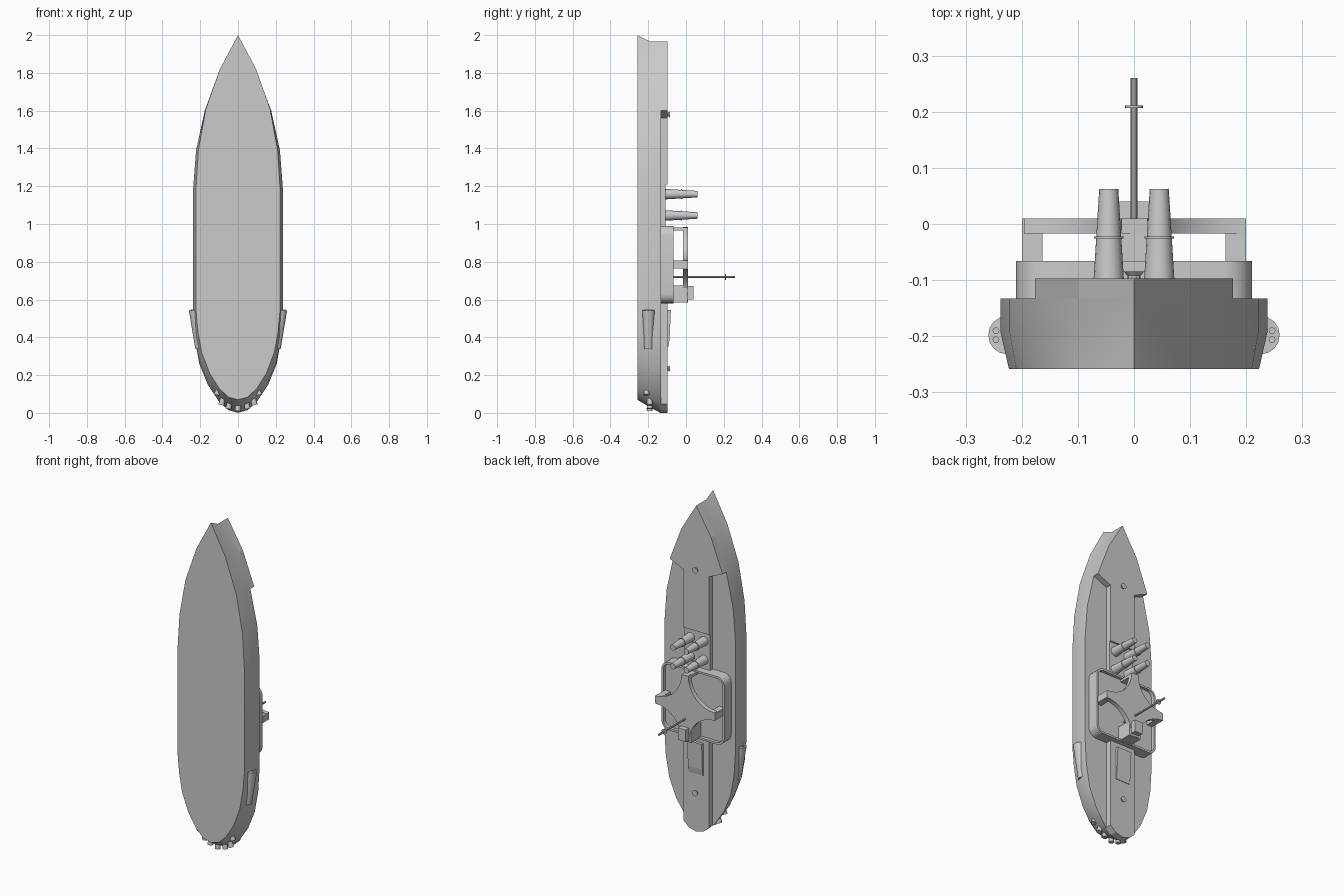
import bpy, bmesh, math
from mathutils import Vector

if "Cube" in bpy.data.objects:
    bpy.data.objects.remove(bpy.data.objects["Cube"])


def finish(name, bm, smooth=False):
    bmesh.ops.recalc_face_normals(bm, faces=bm.faces)
    me = bpy.data.meshes.new(name)
    bm.to_mesh(me)
    bm.free()
    ob = bpy.data.objects.new(name, me)
    bpy.context.collection.objects.link(ob)
    if smooth:
        bpy.ops.object.select_all(action='DESELECT')
        ob.select_set(True)
        bpy.context.view_layer.objects.active = ob
        bpy.ops.object.shade_smooth_by_angle(angle=math.radians(30))
    return ob


def mirrored(half):
    return half + [(-x, z) for x, z in reversed(half) if abs(x) > 1e-6]


def loft(name, rings, smooth=False):
    """Closed solid through rings of 3D points."""
    bm = bmesh.new()
    vs = [[bm.verts.new(p) for p in r] for r in rings]
    for a, b in zip(vs, vs[1:]):
        for i in range(len(a)):
            j = (i + 1) % len(a)
            bm.faces.new((a[i], a[j], b[j], b[i]))
    bm.faces.new(vs[0])
    bm.faces.new(vs[-1])
    return finish(name, bm, smooth)


def prism(name, pts, y0, y1, smooth=False):
    return loft(name, [[(x, y, z) for x, z in pts] for y in (y0, y1)], smooth)


def box(name, x0, x1, y0, y1, z0, z1):
    return prism(name, [(x0, z0), (x1, z0), (x1, z1), (x0, z1)], y0, y1)


def cone(name, a, b, ra, rb, n=16):
    """Round bar from a to b with end radii ra and rb."""
    a, b = Vector(a), Vector(b)
    q = (b - a).to_track_quat('Z', 'Y')
    rings = []
    for c, r in ((a, ra), (b, rb)):
        rings.append([c + q @ Vector((r * math.cos(t), r * math.sin(t), 0))
                      for t in (2 * math.pi * i / n for i in range(n))])
    return loft(name, rings, True)


def rounded(hx, z0, z1, r, n=5):
    """Rounded rectangle outline in x, z."""
    pts = []
    for cx, cz, s in ((hx - r, z1 - r, 0), (r - hx, z1 - r, 90),
                      (r - hx, z0 + r, 180), (hx - r, z0 + r, 270)):
        for i in range(n + 1):
            t = math.radians(s + 90 * i / n)
            pts.append((cx + r * math.cos(t), cz + r * math.sin(t)))
    return pts


# Hull: flat bottom, flared chine, upright sides
deck = [(0, 0.0), (.05, .014), (.1, .06), (.16, .15), (.205, .26), (.228, .39),
        (.238, .55), (.238, 1.18), (.222, 1.39), (.176, 1.60), (.1, 1.80), (0, 1.967)]
mid = [(0, .03), (.05, .042), (.1, .08), (.158, .165), (.203, .27), (.228, .39)] + deck[6:]
keel = [(0, .07), (.05, .083), (.1, .13), (.15, .21), (.192, .32), (.212, .43),
        (.223, .55), (.223, 1.18), (.21, 1.39), (.17, 1.61), (.096, 1.82), (0, 2.0)]
loft("hull", [[(x, y, z) for x, z in mirrored(h)]
              for h, y in ((keel, -.258), (mid, -.192), (deck, -.133))], True)

# Raised centre deck and forecastle
prism("aft_centre_deck", mirrored([(0, 0), (.05, .014), (.085, .046), (.085, .95)]), -.14, -.097)
box("funnel_deck", -.085, .085, -.14, -.108, .95, 1.21)
prism("forecastle", mirrored([(.085, 1.21), (.085, 1.56), (.176, 1.6), (.1, 1.8), (0, 1.967)]),
      -.134, -.097)

# Midship platform with raised rim
outer = rounded(.21, .58, .99, .05)
inner = rounded(.198, .592, .978, .04)
loft("platform", [[(x, y, z) for x, z in o] for o, y in
                  ((outer, -.134), (outer, -.066), (inner, -.066), (inner, -.085))], True)

# Star-shaped upper bridge with curved-in sides
star, cz = [], .785
for k in range(4):
    for i in range(9):
        t = math.radians(270 - 90 * i / 8)
        x, z = .2 + .176 * math.cos(t), .196 + .174 * math.sin(t)
        for _ in range(k):
            x, z = -z, x
        star.append((x, cz + z))
prism("bridge_deck", star, -.017, .01, True)
for s in (-1, 1):
    box("bridge_side_leg", *sorted((s * .163, s * .2)), -.09, .01, .764, .806)
box("bridge_fore_leg", -.024, .024, -.09, -.01, .965, .981)
box("bridge_aft_base", -.04, .04, -.09, .008, .585, .675)
box("bridge_house", -.026, .026, 0, .04, .6, .672)

# Mast
cone("mast", (0, -.09, .72), (0, .26, .72), .006, .006, 10)
cone("mast_ring", (0, .207, .72), (0, .211, .72), .016, .016)

# Four funnels with collars
for z in (1.045, 1.158):
    for x in (-.045, .045):
        cone("funnel", (x, -.115, z), (x, .062, z), .028, .017)
        cone("funnel_collar", (x, -.026, z), (x, -.022, z), .026, .026)

# Aft ramp hatch
loft("hatch", [[(x, -.11, .35), (x, -.11, .545), (x, -.08, .545), (x, -.087, .39), (x, -.094, .35)]
               for x in (-.048, .048)])

# Bollards
for z in (.235, 1.58):
    cone("bollard_stem", (0, -.1, z), (0, -.09, z), .012, .012, 10)
    cone("bollard_head", (0, -.092, z), (0, -.085, z), .012, .018, 10)

# Side launcher pods with paired tubes
for s in (-1, 1):
    cone("side_pod", (s * .202, -.198, .34), (s * .226, -.198, .545), .024, .034)
    for y in (-.19, -.206):
        cone("pod_tube", (s * .246, y, .53), (s * .246, y, .548), .006, .006, 10)

# Stern nozzles following the curve of the stern
for x, y, z in ((0, -.192, .01), (.05, -.192, .022), (.088, -.192, .042), (.112, -.208, .095)):
    for s in ((1,) if x == 0 else (-1, 1)):
        cone("stern_nozzle", (s * x * .85, y, z + .06), (s * x, y, z), .012, .016, 12)
